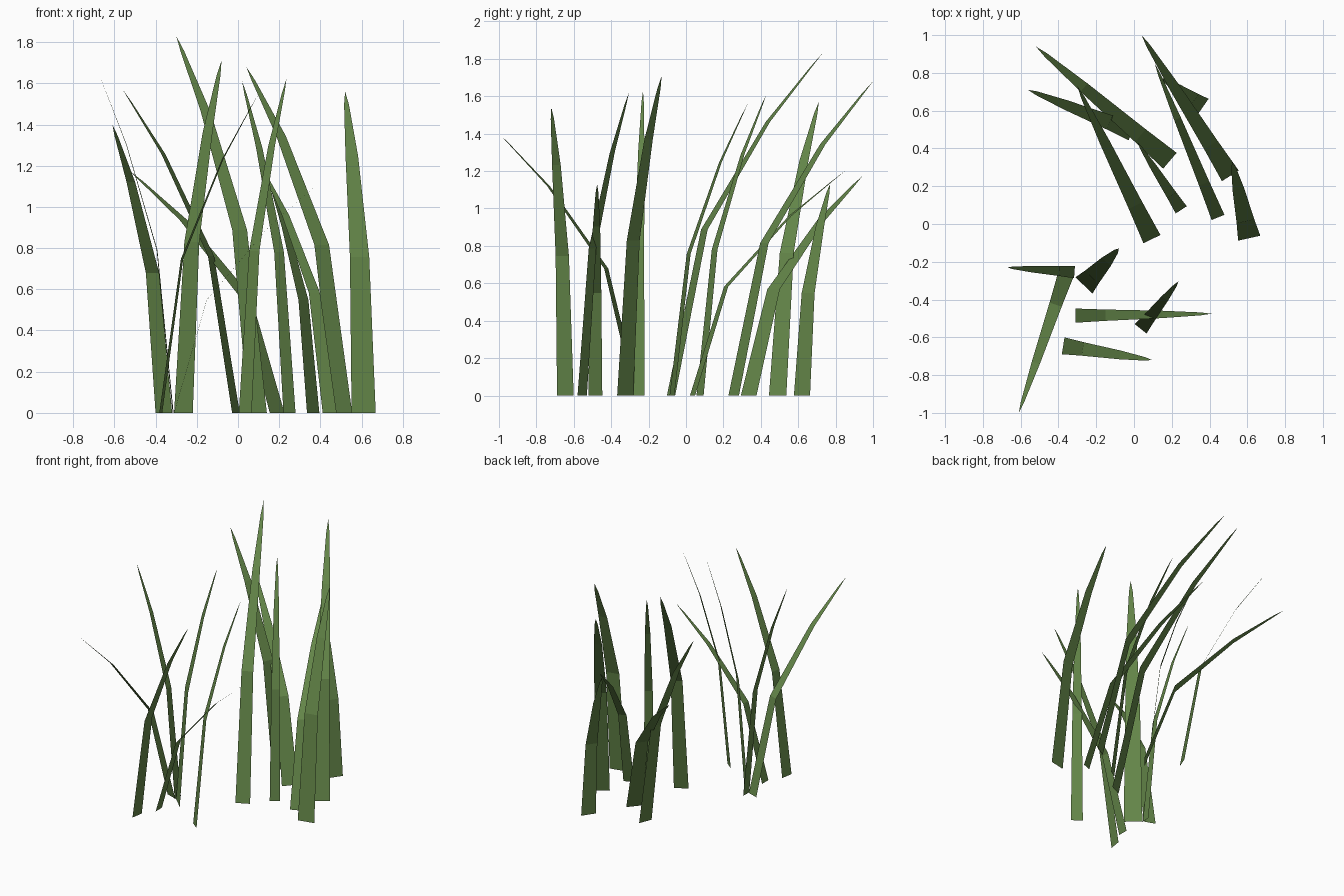
import bpy
import bmesh
from mathutils import Vector

if "Cube" in bpy.data.objects:
    bpy.data.objects.remove(bpy.data.objects["Cube"], do_unlink=True)


def make_material(name, colour):
    material = bpy.data.materials.new(name)
    material.use_nodes = True
    material.diffuse_color = colour
    material.node_tree.nodes["Principled BSDF"].inputs["Base Color"].default_value = colour
    return material


grass_green = make_material("grass green", (0.125, 0.235, 0.065, 1))

# Shared blade profile: share of lean, share of height, share of base width
PROFILE = [(0, 0, 1), (0.22, 0.485, 0.8), (0.64, 0.8, 0.52), (0.925, 0.96, 0.2)]


def make_blade(name, base, tip, height, width):
    """A flat tapering sheet that leans from its base towards its tip."""
    start, end = Vector((*base, 0)), Vector((*tip, 0))
    lean = end - start
    across = Vector((-lean.y, lean.x, 0)).normalized() * width / 2
    bm = bmesh.new()
    previous = None
    for along, up, wide in PROFILE:
        centre = start + lean * along + Vector((0, 0, height * up))
        row = [bm.verts.new(centre + across * wide * side) for side in (-1, 1)]
        if previous:
            bm.faces.new((previous[0], row[0], row[1], previous[1]))
        previous = row
    point = bm.verts.new(end + Vector((0, 0, height)))
    bm.faces.new((previous[0], point, previous[1]))
    # Upper side of the leaning sheet faces outwards
    bm.normal_update()
    if sum(face.normal.z for face in bm.faces) < 0:
        bmesh.ops.reverse_faces(bm, faces=bm.faces[:])
    mesh = bpy.data.meshes.new(name)
    bm.to_mesh(mesh)
    bm.free()
    mesh.materials.append(grass_green)
    blade = bpy.data.objects.new(name, mesh)
    bpy.context.collection.objects.link(blade)
    return blade


# Rear clump: base, tip, height, width
rear_blades = [
    ((0.095, -0.08), (-0.3, 0.73), 1.83, 0.1),
    ((0.19, 0.335), (-0.52, 0.94), 1.17, 0.11),
    ((-0.01, 0.49), (-0.56, 0.71), 1.57, 0.1),
    ((0.25, 0.075), (0.02, 0.43), 1.61, 0.07),
    ((0.445, 0.035), (0.11, 0.85), 1.2, 0.073),
    ((0.51, 0.255), (0.04, 1), 1.68, 0.105),
    ((0.365, 0.62), (0.15, 0.77), 1.13, 0.105),
    ((0.61, -0.075), (0.52, 0.33), 1.56, 0.12),
]

# Front clump
front_blades = [
    ((-0.315, -0.255), (-0.67, -0.23), 1.63, 0.065),
    ((-0.36, -0.265), (-0.61, -1), 1.4, 0.085),
    ((-0.265, -0.325), (-0.08, -0.13), 1.71, 0.125),
    ((-0.31, -0.485), (0.41, -0.475), 1.13, 0.075),
    ((0.035, -0.555), (0.235, -0.305), 1.62, 0.08),
    ((-0.375, -0.645), (0.095, -0.72), 1.54, 0.09),
]

for clump, blades in (("rear", rear_blades), ("front", front_blades)):
    for number, values in enumerate(blades, 1):
        make_blade(f"{clump}_grass_blade_{number}", *values)
